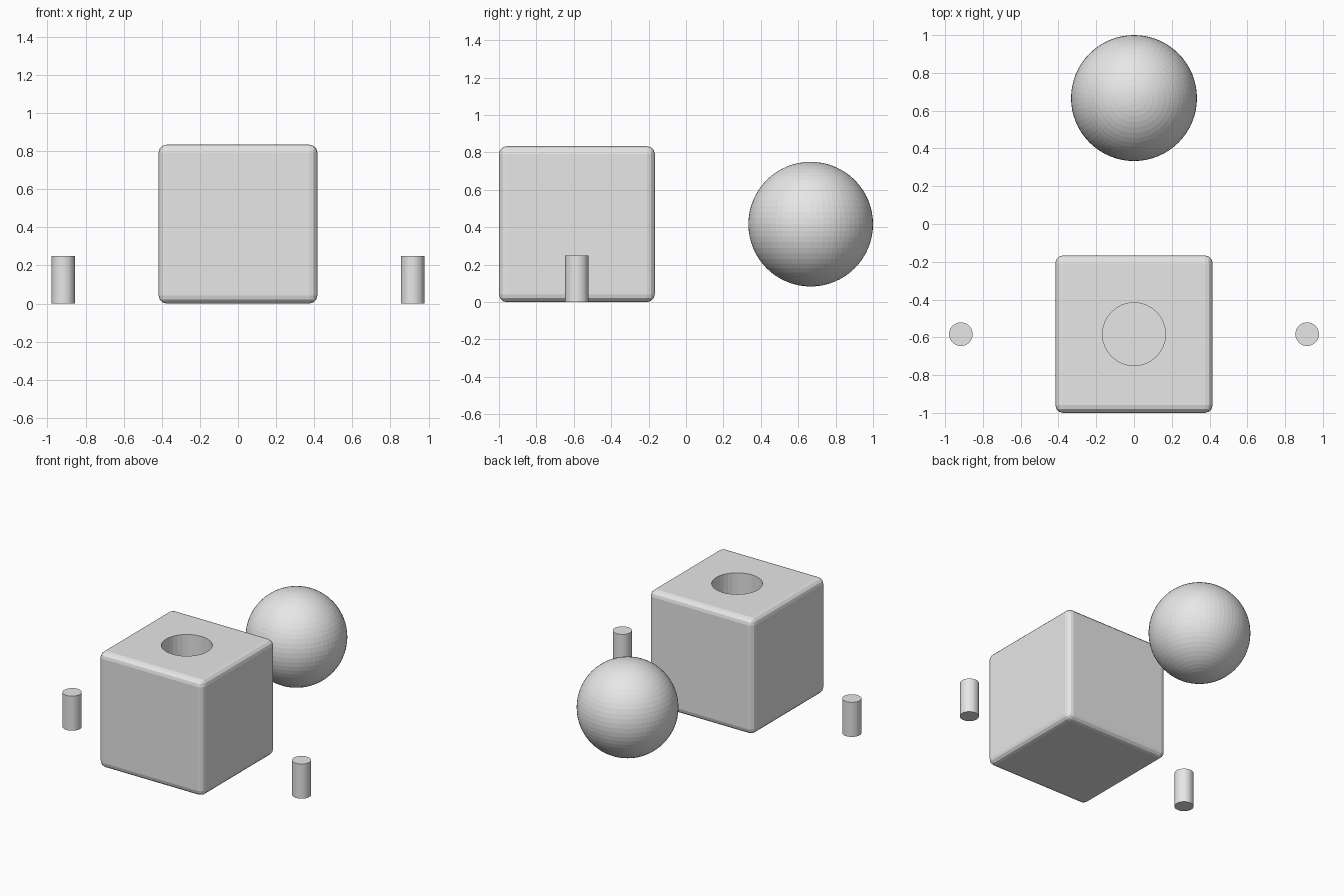
import bpy

old = bpy.data.objects.get("Cube")
if old:
    bpy.data.objects.remove(old, do_unlink=True)

# Single plain grey
grey = bpy.data.materials.new("light_grey")
grey.use_nodes = True
grey.diffuse_color = (0.8, 0.8, 0.8, 1)
grey.node_tree.nodes["Principled BSDF"].inputs["Base Color"].default_value = (0.8, 0.8, 0.8, 1)

HALF = 0.4167       # half the block's side
BLOCK_Y = -0.5833


def finish(name):
    obj = bpy.context.object
    obj.name = name
    obj.data.materials.append(grey)
    return obj


def cylinder(name, radius, height, location):
    bpy.ops.mesh.primitive_cylinder_add(vertices=32, radius=radius, depth=height, location=location)
    return finish(name)


# Cutter for the round blind hole in the block's top
cutter = cylinder("hole_cutter", 0.1667, 2 * HALF, (0, BLOCK_Y, 2 * HALF))
cutter.hide_render = True
cutter.hide_set(True)
cutter.display_type = "WIRE"

# Block with rounded edges
bpy.ops.mesh.primitive_cube_add(size=2 * HALF, location=(0, BLOCK_Y, HALF))
block = finish("block")
bevel = block.modifiers.new("rounded_edges", "BEVEL")
bevel.width = 0.0417
bevel.segments = 3
hole = block.modifiers.new("hole", "BOOLEAN")
hole.operation = "DIFFERENCE"
hole.solver = "EXACT"
hole.object = cutter

# Apply the cut so the cutter can go
bpy.context.view_layer.objects.active = block
for name in [m.name for m in block.modifiers]:
    bpy.ops.object.modifier_apply(modifier=name)
bpy.data.objects.remove(cutter, do_unlink=True)

# Ball floating behind the block
bpy.ops.mesh.primitive_uv_sphere_add(segments=64, ring_count=32, radius=0.3333,
                                     location=(0, 0.6667, HALF))
finish("ball")

# Posts on both sides
for side, x in (("left", 0.9167), ("right", -0.9167)):
    cylinder(side + "_post", 0.0625, 0.25, (x, BLOCK_Y, 0.125))
